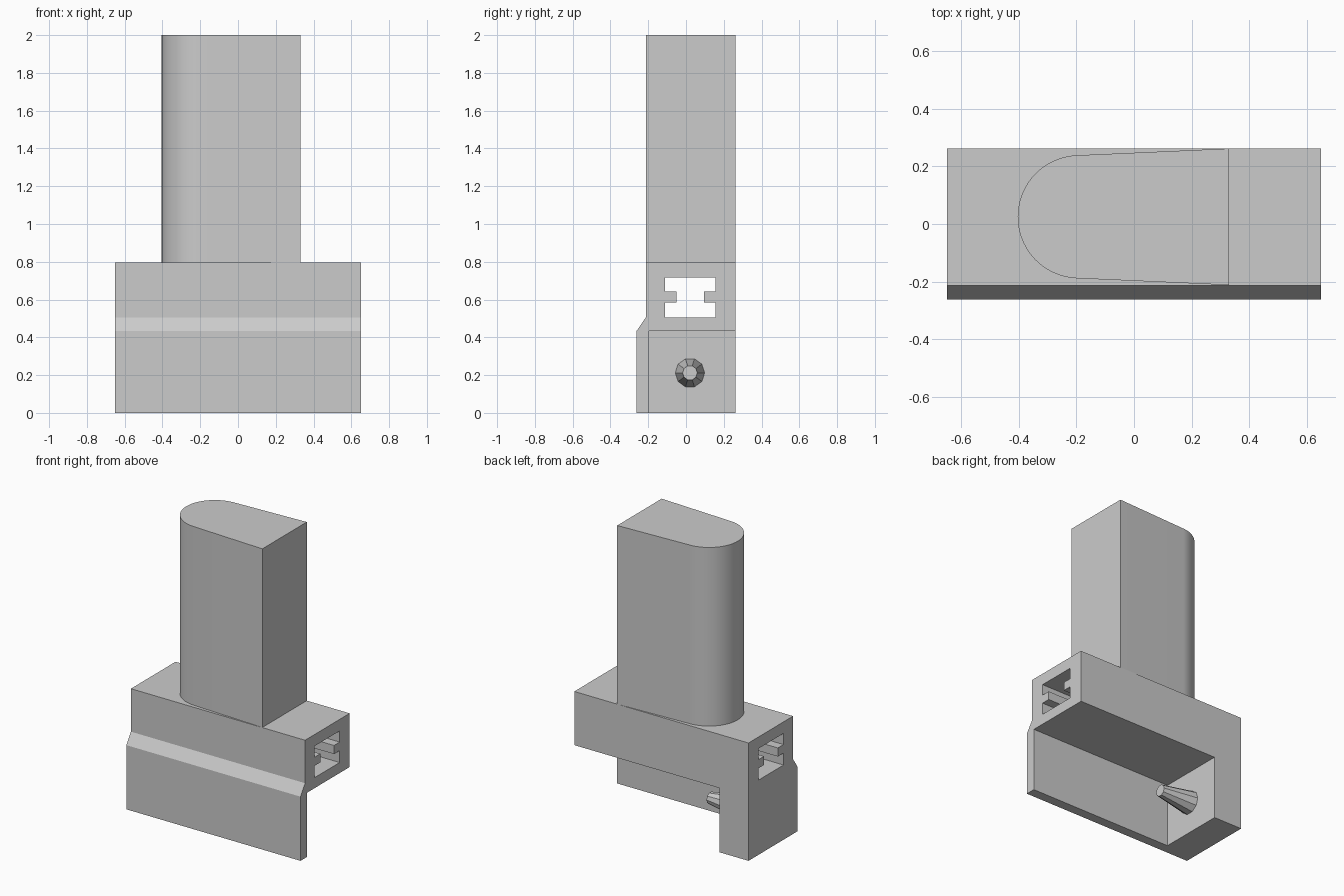
import bpy, bmesh, math
from mathutils import Matrix, Vector

if "Cube" in bpy.data.objects:
    bpy.data.objects.remove(bpy.data.objects["Cube"], do_unlink=True)

grey = bpy.data.materials.new("plain grey")
grey.use_nodes = True
grey.diffuse_color = (0.6, 0.6, 0.6, 1)
grey.node_tree.nodes["Principled BSDF"].inputs["Base Color"].default_value = (0.6, 0.6, 0.6, 1)


def add_object(name, bm):
    bmesh.ops.recalc_face_normals(bm, faces=bm.faces)
    mesh = bpy.data.meshes.new(name)
    bm.to_mesh(mesh)
    bm.free()
    mesh.materials.append(grey)
    obj = bpy.data.objects.new(name, mesh)
    bpy.context.collection.objects.link(obj)
    return obj


def prism(name, points, direction):
    """Closed outline swept along a vector."""
    bm = bmesh.new()
    face = bm.faces.new([bm.verts.new(p) for p in points])
    swept = bmesh.ops.extrude_face_region(bm, geom=[face], use_keep_orig=True)
    verts = [g for g in swept["geom"] if isinstance(g, bmesh.types.BMVert)]
    bmesh.ops.translate(bm, verts=verts, vec=Vector(direction))
    return add_object(name, bm)


def along_x(name, profile, x0, x1):
    return prism(name, [(x0, y, z) for y, z in profile], (x1 - x0, 0, 0))


def activate(obj):
    bpy.ops.object.select_all(action='DESELECT')
    obj.select_set(True)
    bpy.context.view_layer.objects.active = obj


def cut(obj, cutter):
    mod = obj.modifiers.new("cut", 'BOOLEAN')
    mod.operation = 'DIFFERENCE'
    mod.solver = 'EXACT'
    mod.object = cutter
    activate(obj)
    bpy.ops.object.modifier_apply(modifier=mod.name)
    bpy.data.objects.remove(cutter, do_unlink=True)


HALF, BACK, STEP, TOP = 0.65, 0.262, 0.433, 0.795
WALL = -0.435

# Base block with a sloped ledge along the front
base = along_x("base_block", [(-0.262, 0), (-0.262, STEP), (-0.213, 0.505),
                              (-0.213, TOP), (BACK, TOP), (BACK, 0)], -HALF, HALF)

# Open space under the block, leaving the front plate and one end wall
cut(base, along_x("cavity_cutter", [(-0.195, -0.1), (-0.195, STEP), (0.4, STEP), (0.4, -0.1)],
                  WALL, 1))

# H-shaped slot through the whole length
mid = 0.022
half = [(0.133, 0.504), (0.133, 0.584), (0.073, 0.584),
        (0.073, 0.642), (0.133, 0.642), (0.133, 0.717)]
slot = [(mid + y, z) for y, z in half] + [(mid - y, z) for y, z in reversed(half)]
cut(base, along_x("slot_cutter", slot, -1, 1))

# Tower: rounded at one end, widening slightly to the flat end
cx, cy, r, taper, steps = -0.19, 0.025, 0.2137, math.radians(2.4), 48
start, sweep = math.pi / 2 + taper, math.pi - 2 * taper
outline = [(cx + r * math.cos(a), cy + r * math.sin(a), TOP)
           for a in (start + sweep * i / steps for i in range(steps + 1))]
outline += [(0.33, cy - 0.237, TOP), (0.33, cy + 0.237, TOP)]
tower = prism("tower", outline, (0, 0, 2 - TOP))
activate(tower)
bpy.ops.object.shade_smooth_by_angle(angle=math.radians(30))

# Tapered pin on the inside of the end wall
length = 0.24
bm = bmesh.new()
bmesh.ops.create_cone(bm, cap_ends=True, segments=10, radius1=0.078, radius2=0.039, depth=length,
                      matrix=Matrix.Translation((WALL + length / 2, 0.021, 0.212))
                      @ Matrix.Rotation(math.pi / 2, 4, 'Y'))
add_object("pin", bm)
